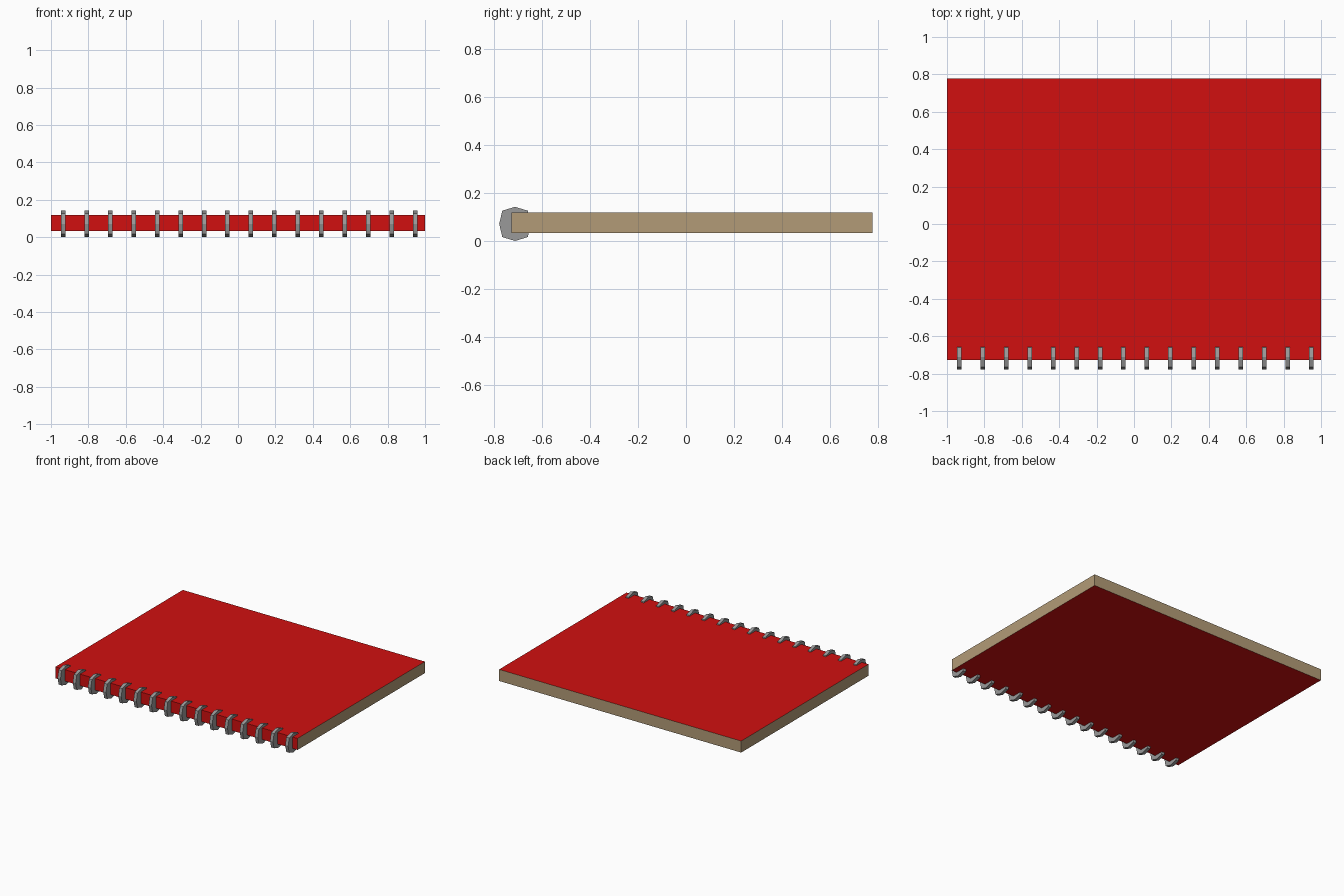
import bpy, bmesh

cube = bpy.data.objects.get("Cube")
if cube:
    bpy.data.objects.remove(cube, do_unlink=True)


def material(name, rgb):
    mat = bpy.data.materials.new(name)
    mat.use_nodes = True
    mat.diffuse_color = (*rgb, 1)
    mat.node_tree.nodes["Principled BSDF"].inputs["Base Color"].default_value = (*rgb, 1)
    return mat


def add_object(name, bm, *mats):
    mesh = bpy.data.meshes.new(name)
    bmesh.ops.recalc_face_normals(bm, faces=bm.faces)
    bm.to_mesh(mesh)
    bm.free()
    for mat in mats:
        mesh.materials.append(mat)
    obj = bpy.data.objects.new(name, mesh)
    bpy.context.collection.objects.link(obj)
    return obj


red = material("red cover", (0.64, 0.005, 0.005))
tan = material("tan paper", (0.45, 0.33, 0.185))
grey = material("grey metal", (0.32, 0.32, 0.32))

# Pad: red cover on top, bottom and spine, bare paper on the other edges
FRONT, BACK, BOTTOM, TOP = -0.726, 0.777, 0.033, 0.119
bm = bmesh.new()
bmesh.ops.create_cube(bm, size=1)
for v in bm.verts:
    v.co.x *= 2
    v.co.y = FRONT if v.co.y < 0 else BACK
    v.co.z = BOTTOM if v.co.z < 0 else TOP
bm.normal_update()
for f in bm.faces:
    covered = abs(f.normal.z) > 0.5 or f.normal.y < -0.5
    f.material_index = 0 if covered else 1
add_object("notepad", bm, red, tan)

# Binding rings: thin eight-sided discs set into the spine
RINGS, WIDTH = 16, 0.024
FIRST_X, LAST_X = -0.934, 0.947
CENTRE_Y, CENTRE_Z = -0.712, 0.071
profile = [(0.066, 0), (0.053, 0.055), (0, 0.071), (-0.053, 0.055),
           (-0.066, 0), (-0.053, -0.055), (0, -0.071), (0.053, -0.055)]
for i in range(RINGS):
    x = FIRST_X + (LAST_X - FIRST_X) * i / (RINGS - 1)
    bm = bmesh.new()
    side = bm.faces.new([bm.verts.new((x - WIDTH / 2, CENTRE_Y + y, CENTRE_Z + z))
                         for y, z in profile])
    ext = bmesh.ops.extrude_face_region(bm, geom=[side], use_keep_orig=True)
    moved = [g for g in ext["geom"] if isinstance(g, bmesh.types.BMVert)]
    bmesh.ops.translate(bm, verts=moved, vec=(WIDTH, 0, 0))
    add_object(f"binding_ring_{i + 1}", bm, grey)
